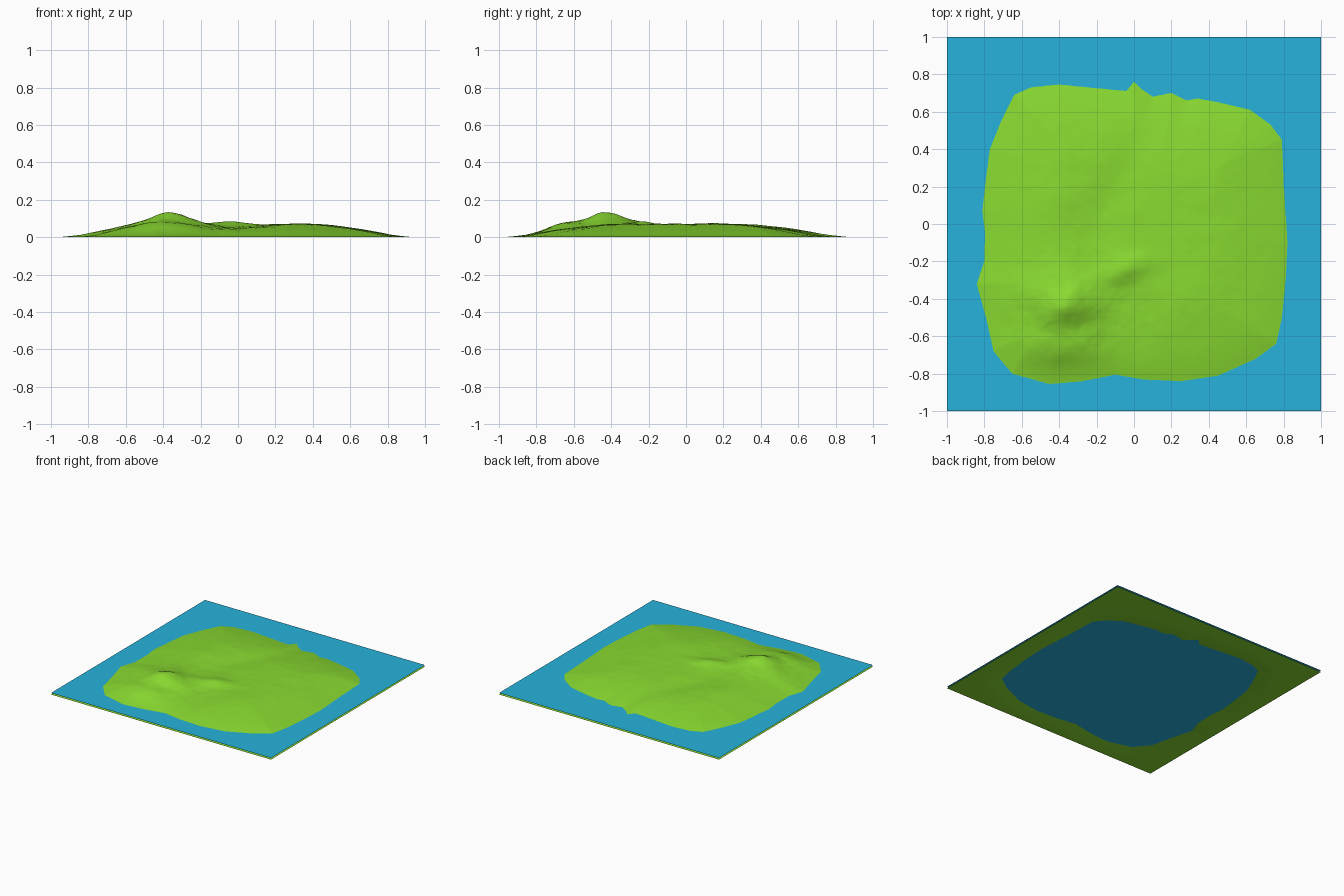
import bpy, bmesh, math
from mathutils import Vector, noise

if "Cube" in bpy.data.objects:
    bpy.data.objects.remove(bpy.data.objects["Cube"])

WATER = 0.013
N = 220

# shoreline outline, counter-clockwise
COAST = [(.82, -.1), (.80, .2), (.79, .45), (.73, .53), (.62, .61), (.45, .65), (.34, .67),
         (.28, .66), (.2, .70), (.1, .68), (.04, .72), (0, .76), (-.04, .71), (-.2, .725),
         (-.4, .745), (-.55, .73), (-.64, .69), (-.71, .55), (-.77, .4), (-.79, .25),
         (-.81, .07), (-.795, -.05), (-.80, -.2), (-.84, -.32), (-.79, -.5), (-.75, -.68),
         (-.65, -.80), (-.45, -.855), (-.28, -.84), (-.1, -.805), (.05, -.83), (.25, -.84),
         (.45, -.81), (.65, -.72), (.76, -.64), (.79, -.5), (.81, -.3)]

# hills and valleys: x, y, radius x, radius y, turn in degrees, height
HILLS = [(-.36, -.43, .13, .10, 30, .045), (-.42, -.42, .26, .24, 0, .030),
         (-.40, -.68, .20, .10, 0, .034), (-.04, -.24, .13, .07, 25, .022),
         (-.42, .15, .16, .35, 0, .014), (-.08, .22, .10, .35, -25, -.010),
         (.30, .10, .25, .35, 0, .012), (.34, -.30, .25, .25, 0, .010),
         (.0, -.50, .14, .20, 0, -.010)]


def shore_distance(x, y):
    """Distance to the shoreline, positive on land."""
    best, inside = 9.0, False
    ax, ay = COAST[-1]
    for bx, by in COAST:
        dx, dy = bx - ax, by - ay
        t = min(1, max(0, ((x - ax) * dx + (y - ay) * dy) / (dx * dx + dy * dy)))
        best = min(best, (x - ax - t * dx) ** 2 + (y - ay - t * dy) ** 2)
        if (ay > y) != (by > y) and x < ax + (y - ay) / dy * dx:
            inside = not inside
        ax, ay = bx, by
    return math.sqrt(best) * (1 if inside else -1)


def height(x, y):
    d = shore_distance(x, y)
    if d < 0:
        return WATER * max(0, 1 + d / .13) ** 1.3
    h = .046
    for cx, cy, rx, ry, turn, amount in HILLS:
        c, s = math.cos(math.radians(turn)), math.sin(math.radians(turn))
        u, v = (x - cx) * c + (y - cy) * s, (y - cy) * c - (x - cx) * s
        h += amount * math.exp(-(u / rx) ** 2 - (v / ry) ** 2)
    # rougher ground towards the mountain
    rough = .003 + .008 * math.exp(-((x + .35) ** 2 + (y + .5) ** 2) / .09)
    h += rough * noise.fractal(Vector((x * 5 + 3, y * 5 + 7, .5)), 1.0, 2.0, 5)
    t = min(1, d / .42)
    return WATER + h * (1 - (1 - t) ** 2)


def add_object(name, bm, color):
    mesh = bpy.data.meshes.new(name)
    for f in bm.faces:
        f.smooth = True
    bm.to_mesh(mesh)
    bm.free()
    mat = bpy.data.materials.new(name + "_color")
    mat.diffuse_color = color
    mat.use_nodes = True
    mat.node_tree.nodes["Principled BSDF"].inputs["Base Color"].default_value = mat.diffuse_color
    mesh.materials.append(mat)
    obj = bpy.data.objects.new(name, mesh)
    bpy.context.collection.objects.link(obj)
    return obj


# island terrain
bm = bmesh.new()
bmesh.ops.create_grid(bm, x_segments=N, y_segments=N, size=1)
for v in bm.verts:
    v.co.z = height(v.co.x, v.co.y)
add_object("terrain", bm, (.25, .70, .03, 1))

# flat sea surface
bm = bmesh.new()
bmesh.ops.create_grid(bm, x_segments=1, y_segments=1, size=1)
for v in bm.verts:
    v.co.z = WATER
add_object("water", bm, (.02, .45, .72, 1))
